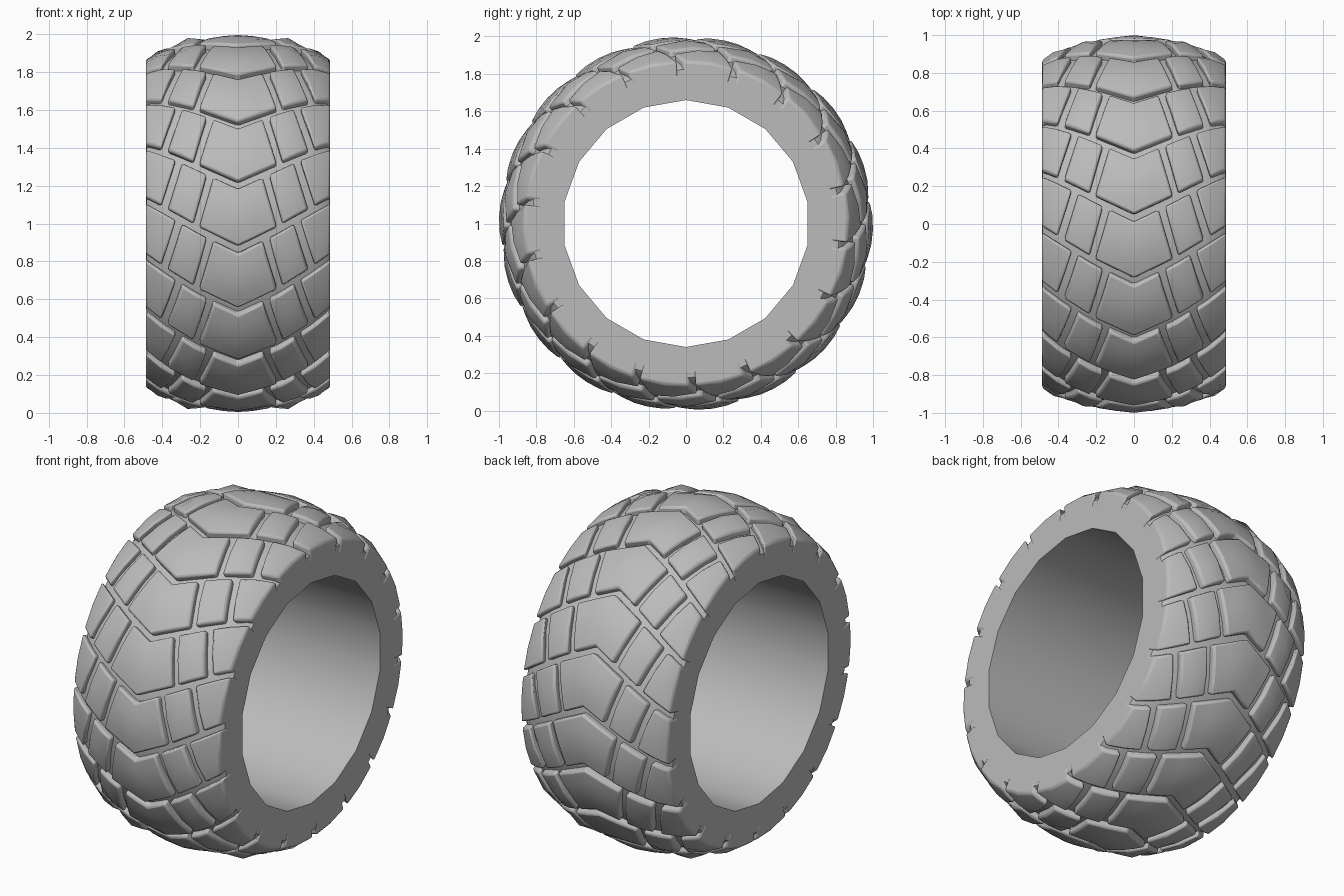
import bpy, bmesh, math

cube = bpy.data.objects.get("Cube")
if cube:
    bpy.data.objects.remove(cube, do_unlink=True)

ROWS = 18
PITCH = math.tau / ROWS
HALF = 0.487          # half the tyre width
GROOVE = 0.04         # groove width as an angle
PHASE = math.radians(13)

rubber = bpy.data.materials.new("grey rubber")
rubber.use_nodes = True
GREY = (0.5, 0.5, 0.5, 1)
rubber.diffuse_color = GREY
rubber.node_tree.nodes["Principled BSDF"].inputs["Base Color"].default_value = GREY


def lookup(points, x):
    """Straight-line interpolation through (x, value) points."""
    for (x0, v0), (x1, v1) in zip(points, points[1:]):
        if x <= x1:
            return v0 + (v1 - v0) * (x - x0) / (x1 - x0)
    return points[-1][1]


CROWN = [(0, 0.988), (0.2, 0.975), (0.38, 0.927), (0.49, 0.865)]   # block tops
CHEVRON = [(0, 0), (0.2, 0.1), (0.38, 0.21), (0.49, 0.285)]        # row sweep


def on_tyre(x, angle, radius):
    return (x, -radius * math.cos(angle), 1 + radius * math.sin(angle))


def finish(bm, name, angle):
    bmesh.ops.recalc_face_normals(bm, faces=bm.faces)
    mesh = bpy.data.meshes.new(name)
    bm.to_mesh(mesh)
    bm.free()
    mesh.materials.append(rubber)
    obj = bpy.data.objects.new(name, mesh)
    bpy.context.collection.objects.link(obj)
    bpy.ops.object.select_all(action="DESELECT")
    bpy.context.view_layer.objects.active = obj
    obj.select_set(True)
    bpy.ops.object.shade_smooth_by_angle(angle=math.radians(angle))
    return obj


# Carcass: closed ring, 18-sided bore
SEGS = 2 * ROWS
half_profile = [(HALF - 0.003, 0.66), (HALF - 0.003, 0.825), (0.46, 0.85),
                (0.38, 0.893), (0.2, 0.94), (0, 0.952)]
profile = half_profile + [(-x, r) for x, r in reversed(half_profile[:-1])]
bm = bmesh.new()
rings = []
for i in range(SEGS):
    a = math.pi / 2 + i * math.tau / SEGS
    flat = math.cos(math.pi / ROWS) if i % 2 else 1
    rings.append([bm.verts.new(on_tyre(x, a, r * flat if r < 0.7 else r))
                  for x, r in profile])
for i in range(SEGS):
    p, q = rings[i], rings[(i + 1) % SEGS]
    for j in range(len(profile)):
        k = (j + 1) % len(profile)
        bm.faces.new((p[j], p[k], q[k], q[j]))
finish(bm, "carcass", 35)


def add_block(bm, row, low, high, nu, nv, bulge):
    """Raised block; low and high are the x ranges of its two cross edges."""
    grid, feet = [], []
    for j in range(nv + 1):
        v = j / nv
        line, under = [], []
        for i in range(nu + 1):
            u = i / nu
            x0 = low[0] + (high[0] - low[0]) * v
            x1 = low[1] + (high[1] - low[1]) * v
            x = x0 + (x1 - x0) * u
            a = PHASE + row * PITCH + lookup(CHEVRON, abs(x)) + v * (PITCH - GROOVE)
            rise = bulge * (math.sin(math.pi * u) * math.sin(math.pi * v)) ** 0.7 if 0 < i < nu and 0 < j < nv else 0
            r = lookup(CROWN, abs(x)) + rise
            line.append(bm.verts.new(on_tyre(x, a, r)))
            if i in (0, nu) or j in (0, nv):
                under.append(bm.verts.new(on_tyre(x, a, r - 0.075)))
            else:
                under.append(None)
        grid.append(line)
        feet.append(under)
    for j in range(nv):
        for i in range(nu):
            bm.faces.new((grid[j][i], grid[j][i + 1], grid[j + 1][i + 1], grid[j + 1][i]))
    rim = ([(0, i) for i in range(nu)] + [(j, nu) for j in range(nv)]
           + [(nv, i) for i in range(nu, 0, -1)] + [(j, 0) for j in range(nv, 0, -1)])
    for (j, i), (m, n) in zip(rim, rim[1:] + rim[:1]):
        bm.faces.new((grid[m][n], grid[j][i], feet[j][i], feet[m][n]))


# Tread: centre chevrons, then mirrored middle and shoulder blocks
columns = [
    ("centre_tread", (-0.205, 0.205), (-0.13, 0.13), 4, 4, 0.012, (1,)),
    ("middle_tread", (0.235, 0.37), (0.165, 0.295), 2, 2, 0.022, (1, -1)),
    ("shoulder_tread", (0.405, HALF), (0.33, HALF), 2, 2, 0.012, (1, -1)),
]
for name, low, high, nu, nv, bulge, sides in columns:
    bm = bmesh.new()
    for side in sides:
        for row in range(ROWS):
            add_block(bm, row, [side * x for x in low], [side * x for x in high], nu, nv, bulge)
    obj = finish(bm, name, 40)
    bevel = obj.modifiers.new("soft edges", "BEVEL")
    bevel.width = 0.012
    bevel.segments = 2
    bevel.limit_method = "ANGLE"
    bevel.angle_limit = math.radians(45)
